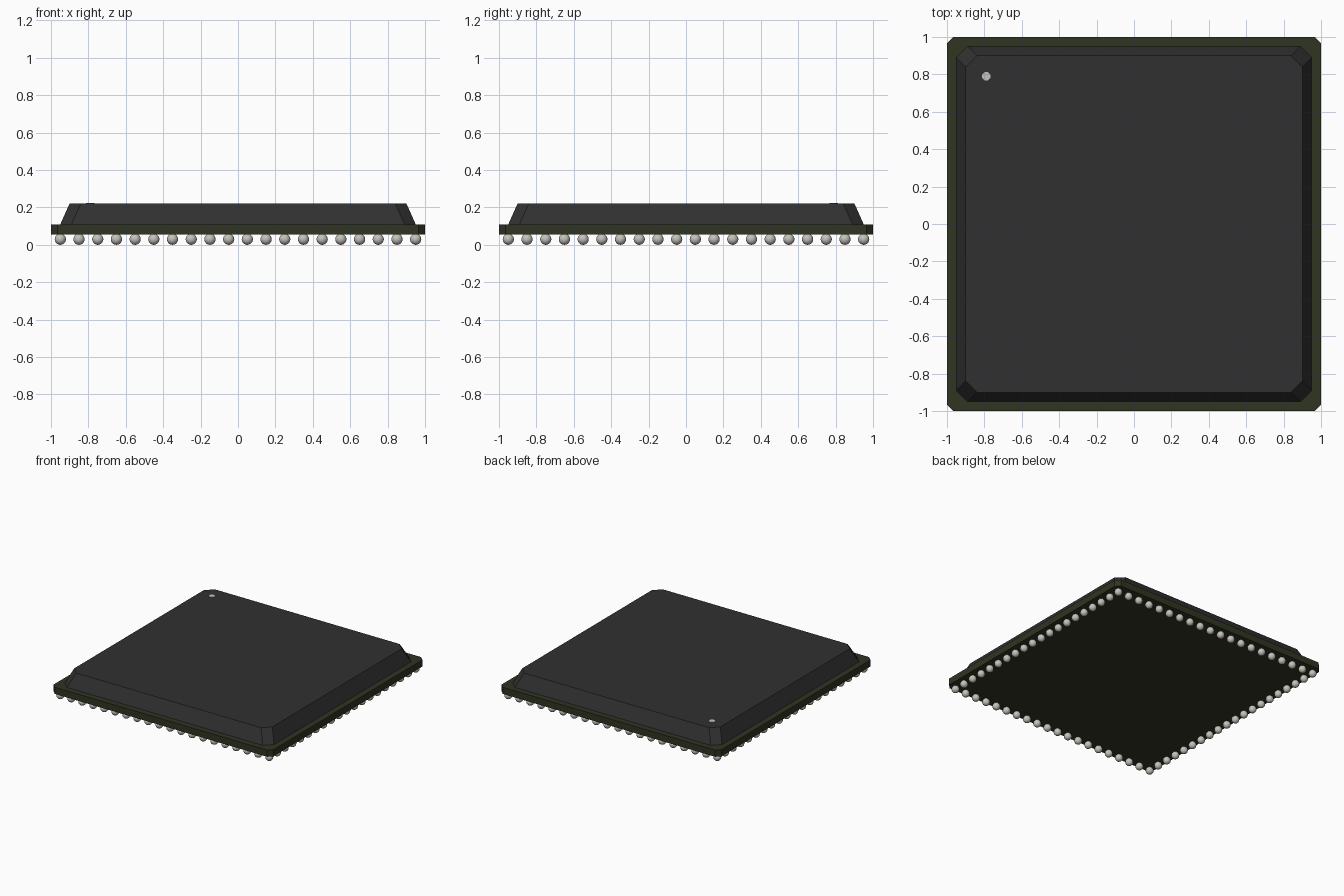
import bpy
import bmesh
import math
from mathutils import Matrix

cube = bpy.data.objects.get("Cube")
if cube:
    bpy.data.objects.remove(cube, do_unlink=True)


def material(name, rgb):
    mat = bpy.data.materials.new(name)
    mat.use_nodes = True
    mat.diffuse_color = (*rgb, 1)
    bsdf = mat.node_tree.nodes["Principled BSDF"]
    bsdf.inputs["Base Color"].default_value = (*rgb, 1)
    bsdf.inputs["Roughness"].default_value = 0.6
    return mat


def finish(bm, name, mat):
    mesh = bpy.data.meshes.new(name)
    bm.to_mesh(mesh)
    bm.free()
    mesh.materials.append(mat)
    obj = bpy.data.objects.new(name, mesh)
    bpy.context.collection.objects.link(obj)
    return obj


def chamfered_outline(half, cut):
    """Square outline with clipped corners, counter-clockwise."""
    inner = half - cut
    points = []
    for i in range(4):
        turn = Matrix.Rotation(i * math.pi / 2, 2)
        points += [turn @ p for p in (Matrix(((half, inner), (inner, half))))]
    return points


def slab(name, mat, bottom, top, z0, z1, cut):
    """Clipped-corner slab whose sides may taper from bottom to top."""
    bm = bmesh.new()
    rings = [[bm.verts.new((p.x, p.y, z)) for p in chamfered_outline(half, cut)]
             for half, z in ((bottom, z0), (top, z1))]
    low, high = rings
    bm.faces.new(reversed(low))
    bm.faces.new(high)
    count = len(low)
    for i in range(count):
        j = (i + 1) % count
        bm.faces.new((low[i], low[j], high[j], high[i]))
    return finish(bm, name, mat)


board_green = material("dark_olive_board", (0.029, 0.035, 0.016))
body_black = material("charcoal_plastic", (0.030, 0.030, 0.030))
metal = material("pale_solder", (0.56, 0.54, 0.49))

# Board and moulded cover
slab("substrate_board", board_green, 1.0, 1.0, 0.055, 0.11, 0.035)
slab("moulded_cover", body_black, 0.95, 0.90, 0.11, 0.222, 0.06)

# Orientation dot on the cover
bm = bmesh.new()
place = Matrix.Translation((-0.79, 0.79, 0.222)) @ Matrix.Rotation(math.pi / 8, 4, "Z")
bmesh.ops.create_cone(bm, cap_ends=True, segments=8, radius1=0.024, radius2=0.024,
                      depth=0.004, matrix=place)
finish(bm, "pin_one_dot", metal)

# Single ring of solder balls along the underside edge
bm = bmesh.new()
per_side, pitch, radius = 20, 0.1, 0.03
for i in range(per_side):
    for j in range(per_side):
        if {i, j} & {0, per_side - 1}:
            spot = ((i - (per_side - 1) / 2) * pitch, (j - (per_side - 1) / 2) * pitch, radius)
            bmesh.ops.create_uvsphere(bm, u_segments=16, v_segments=10, radius=radius,
                                      matrix=Matrix.Translation(spot))
for face in bm.faces:
    face.smooth = True
finish(bm, "solder_balls", metal)
